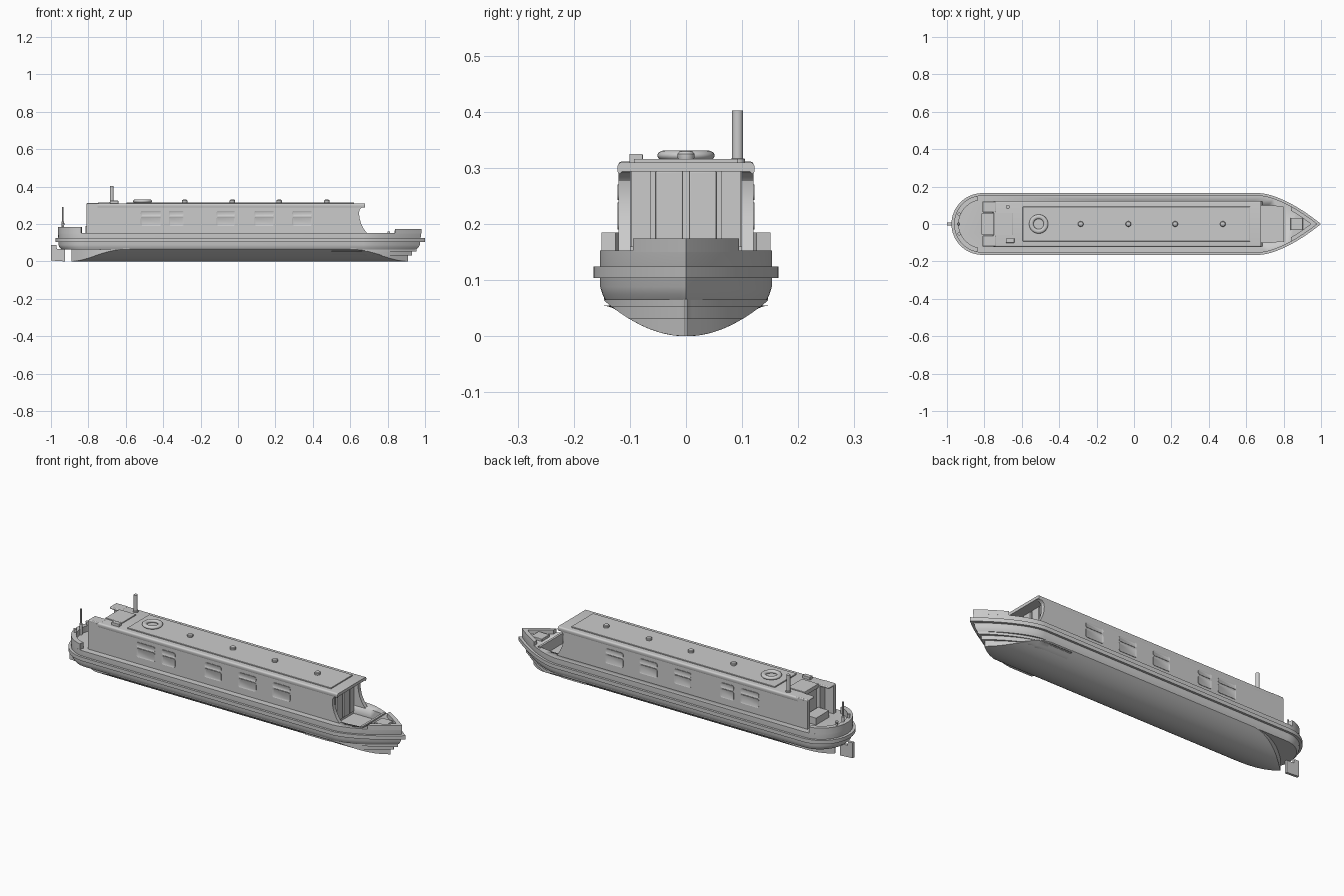
import bpy, bmesh, math

if "Cube" in bpy.data.objects:
    bpy.data.objects.remove(bpy.data.objects["Cube"])

def finish(name, bm, angle=30, bevel=0):
    bmesh.ops.remove_doubles(bm, verts=bm.verts, dist=1e-5)
    bmesh.ops.recalc_face_normals(bm, faces=bm.faces)
    me = bpy.data.meshes.new(name)
    bm.to_mesh(me)
    bm.free()
    ob = bpy.data.objects.new(name, me)
    bpy.context.collection.objects.link(ob)
    bpy.ops.object.select_all(action='DESELECT')
    ob.select_set(True)
    bpy.context.view_layer.objects.active = ob
    bpy.ops.object.shade_smooth_by_angle(angle=math.radians(angle))
    if bevel:
        m = ob.modifiers.new("bevel", 'BEVEL')
        m.width, m.segments = bevel, 3
    return ob

def loft(name, rings, **kw):
    bm = bmesh.new()
    vs = [[bm.verts.new(p) for p in r] for r in rings]
    n = len(vs[0])
    for a, b in zip(vs, vs[1:]):
        for i in range(n):
            j = (i + 1) % n
            bm.faces.new((a[i], a[j], b[j], b[i]))
    bm.faces.new(vs[0][::-1])
    bm.faces.new(vs[-1])
    return finish(name, bm, **kw)

def prism(name, pts, z0, z1, **kw):
    return loft(name, [[(x, y, z) for x, y in pts] for z in (z0, z1)], **kw)

def side_prism(name, pts, y0, y1, **kw):
    return loft(name, [[(x, y, z) for x, z in pts] for y in (y0, y1)], **kw)

def box(name, x0, x1, y0, y1, z0, z1, **kw):
    return prism(name, [(x0, y0), (x1, y0), (x1, y1), (x0, y1)], z0, z1, **kw)

def turned(name, x, y, profile, n=24):
    return loft(name, [[(x + r * math.cos(2 * math.pi * i / n), y + r * math.sin(2 * math.pi * i / n), z)
                        for i in range(n)] for r, z in profile])

# Plan curves shared by hull, rubbing band and bulwarks
def bow(w, xb, x0=0.67, n=20):
    half = []
    for i in range(n + 1):
        x = x0 + (xb - x0) * i / n
        half.append((x, w * (1 - max(0, (x - 0.67) / (xb - 0.67)) ** 1.6)))
    return [(x, -y) for x, y in half] + half[-2::-1]

def stern(w, xs, a0=90, n=32):
    out = []
    for i in range(n + 1):
        a = math.radians(a0 + (360 - 2 * a0) * i / n)
        out.append((-0.81 + (-0.81 - xs) * math.cos(a), w * math.sin(a)))
    return out

def outline(w, xb, xs):
    return bow(w, xb) + stern(w, xs)

# Upper hull, with the fore well cut out
hull = loft("hull", [[(x, y, z) for x, y in outline(w, xb, xs)] for w, xb, xs, z in (
    (0.144, 0.955, -0.945, 0.065), (0.149, 0.965, -0.955, 0.075),
    (0.153, 0.972, -0.96, 0.088), (0.153, 0.98, -0.962, 0.153))])
cutter = prism("well_cutter", [(0.60, -0.1), (0.72, -0.1), (0.80, -0.09),
                               (0.80, 0.09), (0.72, 0.1), (0.60, 0.1)], 0.105, 0.2)
cutter.hide_render = True
cutter.hide_set(True)
m = hull.modifiers.new("well", 'BOOLEAN')
m.object, m.operation, m.solver = cutter, 'DIFFERENCE', 'EXACT'
prism("rubbing_band", stern(0.165, -0.976) + bow(0.165, 1.0), 0.104, 0.124).hide_render = False
bpy.data.objects.remove(bpy.data.objects["rubbing_band"])

# Rubbing band as a ring around the hull
def ring_wall(name, outer, inner, z0, z1):
    bm = bmesh.new()
    loops = [[bm.verts.new((x, y, z)) for x, y in pts]
             for pts, z in ((outer, z0), (outer, z1), (inner, z1), (inner, z0))]
    n = len(outer)
    for k in range(4):
        a, b = loops[k], loops[(k + 1) % 4]
        for i in range(n):
            j = (i + 1) % n
            bm.faces.new((a[i], a[j], b[j], b[i]))
    return finish(name, bm)
ring_wall("rubbing_band", outline(0.165, 1.0, -0.976), outline(0.150, 0.97, -0.955), 0.104, 0.124)

# Round bottom and stepped bow strakes: an arched section trimmed to a pointed plan
def bottom(name, x0, xb, xs, zlo, ztop, k):
    rings, n = [], 64
    for i in range(n + 1):
        x = x0 + (xb - x0) * i / n
        w = 0.146
        if x > 0.62:
            w *= 1 - ((x - 0.62) / (xb - 0.62)) ** 1.7
        if x < -0.60:
            w *= 1 - min(1, (-0.60 - x) / (-0.60 - xs)) ** 2
        w = max(w, 0.0015)
        low = []
        for j in range(25):
            y = w * (j / 12 - 1)
            low.append((x, y, min(ztop - 0.001, max(zlo, k * 0.065 * (y / 0.146) ** 2))))
        rings.append(low + [(x, w, ztop), (x, -w, ztop)])
    return loft(name, rings, angle=35)
bottom("round_bottom", -0.89, 0.91, -0.89, 0, 0.07, 1)
bottom("lower_bow_strake", 0.5, 0.93, -1, 0.031, 0.055, 0.99)
bottom("upper_bow_strake", 0.5, 0.955, -1, 0.052, 0.072, 0.98)

# Bulwarks at both ends
prism("bow_bulwark", bow(0.153, 0.98, 0.84) + bow(0.132, 0.945, 0.84)[::-1], 0.15, 0.174)
prism("stern_bulwark", stern(0.153, -0.962, 101) + stern(0.128, -0.937, 101)[::-1], 0.15, 0.185)
box("fore_locker", 0.837, 0.903, -0.033, 0.033, 0.15, 0.166, bevel=0.003)
box("well_coaming", 0.80, 0.812, -0.1, 0.1, 0.15, 0.16)

# Cabin: sides with a scooped front edge, core and roof
scoop = [(-0.81, 0.15), (0.69, 0.15), (0.672, 0.175), (0.657, 0.205), (0.649, 0.235),
         (0.647, 0.26), (0.65, 0.277), (0.66, 0.288), (0.675, 0.293), (0.675, 0.303), (-0.81, 0.303)]
for s, side in ((-1, "front"), (1, "back")):
    side_prism(side + "_cabin_side", scoop, s * 0.099, s * 0.12)
    box(side + "_aft_bulkhead", -0.76, -0.73, s * 0.055, s * 0.1, 0.15, 0.30)
    box(side + "_roof_aft_edge", -0.81, -0.74, s * 0.062, s * 0.12, 0.30, 0.311, bevel=0.004)
    # Front doors and side panels on the bulkhead
    box(side + "_door", 0.618, 0.628, s * 0.006, s * 0.054, 0.12, 0.294, bevel=0.002)
    box(side + "_bulkhead_panel", 0.618, 0.625, s * 0.062, s * 0.098, 0.12, 0.298)
box("cabin_core", -0.74, 0.62, -0.1, 0.1, 0.10, 0.302)
arc = [(0.114 + 0.008 * math.cos(math.radians(a)), 0.302 + 0.008 * math.sin(math.radians(a)))
       for a in range(0, 91, 15)]
section = [(0.12, 0.288), (0.122, 0.294)] + arc
section = section + [(-y, z) for y, z in section[::-1]] + [(-0.113, 0.294), (0.113, 0.294)]
loft("cabin_roof", [[(x, y, z) for y, z in section] for x in (-0.75, 0.68)])
box("roof_panel", -0.595, 0.62, -0.093, 0.093, 0.308, 0.316, bevel=0.002)

# Aft hatch, step and roof box
box("sliding_hatch", -0.75, -0.65, -0.06, 0.06, 0.30, 0.315, bevel=0.002)
box("aft_step", -0.815, -0.75, -0.055, 0.055, 0.15, 0.19)
box("roof_box", -0.685, -0.64, -0.101, -0.077, 0.305, 0.325, bevel=0.002)

# Windows: two rounded panes each, top light and main light
def pane(name, x0, x1, z0, z1, s):
    r, pts = 0.010, []
    for cx, cz, a0 in ((x1 - r, z1 - r, 0), (x0 + r, z1 - r, 90), (x0 + r, z0 + r, 180), (x1 - r, z0 + r, 270)):
        for k in range(6):
            a = math.radians(a0 + 18 * k)
            pts.append((cx + r * math.cos(a), cz + r * math.sin(a)))
    bm = bmesh.new()
    back = bm.faces.new([bm.verts.new((x, s * 0.119, z)) for x, z in pts])
    out = bmesh.ops.extrude_face_region(bm, geom=[back])["geom"]
    bmesh.ops.translate(bm, vec=(0, s * 0.0035, 0), verts=[g for g in out if isinstance(g, bmesh.types.BMVert)])
    f = [g for g in out if isinstance(g, bmesh.types.BMFace)][0]
    bm.normal_update()
    bmesh.ops.inset_region(bm, faces=[f], thickness=0.005)
    for v in f.verts:
        v.co.y = s * 0.1203
    finish(name, bm)
for i, (a, b) in enumerate(((-0.52, -0.41), (-0.37, -0.29), (-0.115, -0.015), (0.087, 0.193), (0.29, 0.396))):
    for s, side in ((-1, "front"), (1, "back")):
        pane(f"{side}_window_main_{i}", a, b, 0.19, 0.238, s)
        pane(f"{side}_window_top_{i}", a, b, 0.243, 0.27, s)

# Roof fittings: mushroom vents, life ring, chimney
for i, x in enumerate((-0.285, -0.03, 0.22, 0.475)):
    turned(f"roof_vent_{i}", x, 0, [(0.013, 0.312), (0.015, 0.319), (0.015, 0.325), (0.012, 0.329), (0.006, 0.331)])
bpy.ops.mesh.primitive_torus_add(location=(-0.51, 0, 0.322), major_radius=0.039, minor_radius=0.012,
                                 major_segments=48, minor_segments=16)
ring = bpy.context.object
ring.name = "life_ring"
ring.scale.z = 0.75
bpy.ops.object.shade_smooth_by_angle()
turned("chimney", -0.675, 0.092, [(0.013, 0.305), (0.013, 0.316), (0.01, 0.317), (0.01, 0.402)])

# Steering gear and stern bollards
side_prism("rudder", [(-1.0, 0.005), (-0.925, 0.0), (-0.925, 0.066), (-0.968, 0.066),
                      (-0.972, 0.088), (-1.0, 0.088)], -0.007, 0.007)
turned("tiller_post", -0.937, 0, [(0.008, 0.15), (0.008, 0.21), (0.0045, 0.213), (0.0045, 0.29)], 16)
for s, side in ((-1, "front"), (1, "back")):
    turned(side + "_stern_bollard", -0.935, s * 0.052, [(0.006, 0.15), (0.006, 0.196), (0.009, 0.198), (0.009, 0.204)], 16)
